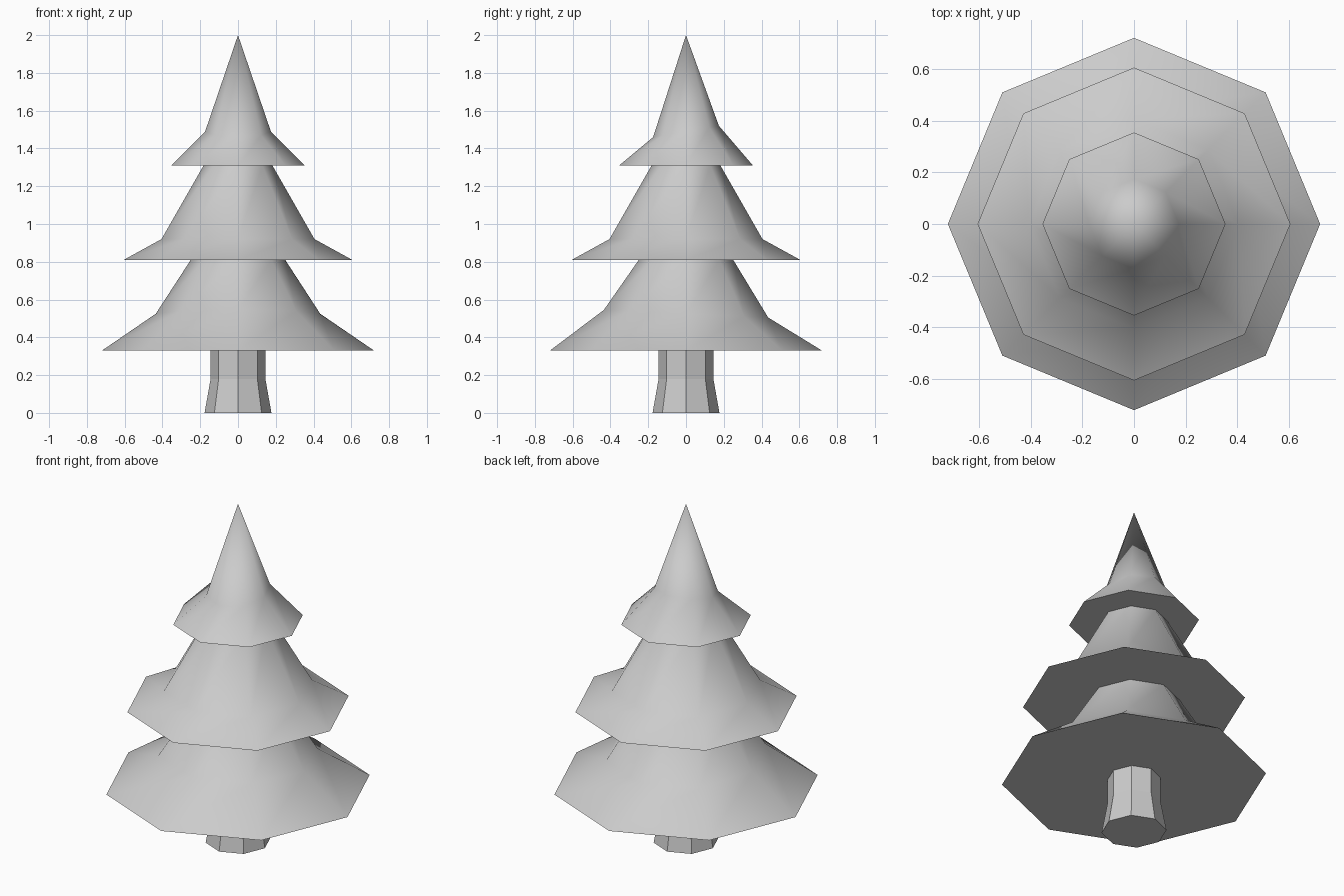
import bpy, bmesh
from math import cos, sin, tau, radians

if "Cube" in bpy.data.objects:
    bpy.data.objects.remove(bpy.data.objects["Cube"])

SIDES = 8


def lathe(name, profile, smooth_angle=None):
    """Eight-sided solid from (radius, z, tilt) rings; tilt lifts the ring along +y."""
    bm = bmesh.new()
    rings = []
    for r, z, tilt in profile:
        if r == 0:
            rings.append([bm.verts.new((0, 0, z))])
        else:
            rings.append([bm.verts.new((r * cos(tau * i / SIDES),
                                        r * sin(tau * i / SIDES),
                                        z + tilt * sin(tau * i / SIDES)))
                          for i in range(SIDES)])
    for low, high in zip(rings, rings[1:]):
        for i in range(SIDES):
            j = (i + 1) % SIDES
            if len(high) == 1:
                bm.faces.new((low[i], low[j], high[0]))
            else:
                bm.faces.new((low[i], low[j], high[j], high[i]))
    bm.faces.new(rings[0][::-1])
    bmesh.ops.recalc_face_normals(bm, faces=bm.faces)
    mesh = bpy.data.meshes.new(name)
    bm.to_mesh(mesh)
    bm.free()
    obj = bpy.data.objects.new(name, mesh)
    bpy.context.collection.objects.link(obj)
    if smooth_angle:
        bpy.ops.object.select_all(action='DESELECT')
        obj.select_set(True)
        bpy.context.view_layer.objects.active = obj
        bpy.ops.object.shade_smooth_by_angle(angle=radians(smooth_angle))
    return obj


# Trunk: flared foot, flat faces
lathe("trunk", [(0.177, 0, 0), (0.145, 0.18, 0), (0.145, 0.33, 0)])

# Foliage: three flared tiers with flat undersides, one continuous skin
lathe("foliage", [
    (0.72, 0.33, 0), (0.435, 0.525, -0.02), (0.25, 0.81, 0),
    (0.605, 0.81, 0), (0.405, 0.92, 0), (0.182, 1.31, 0),
    (0.354, 1.31, 0), (0.174, 1.49, 0.03), (0, 2.0, 0),
], smooth_angle=60)
